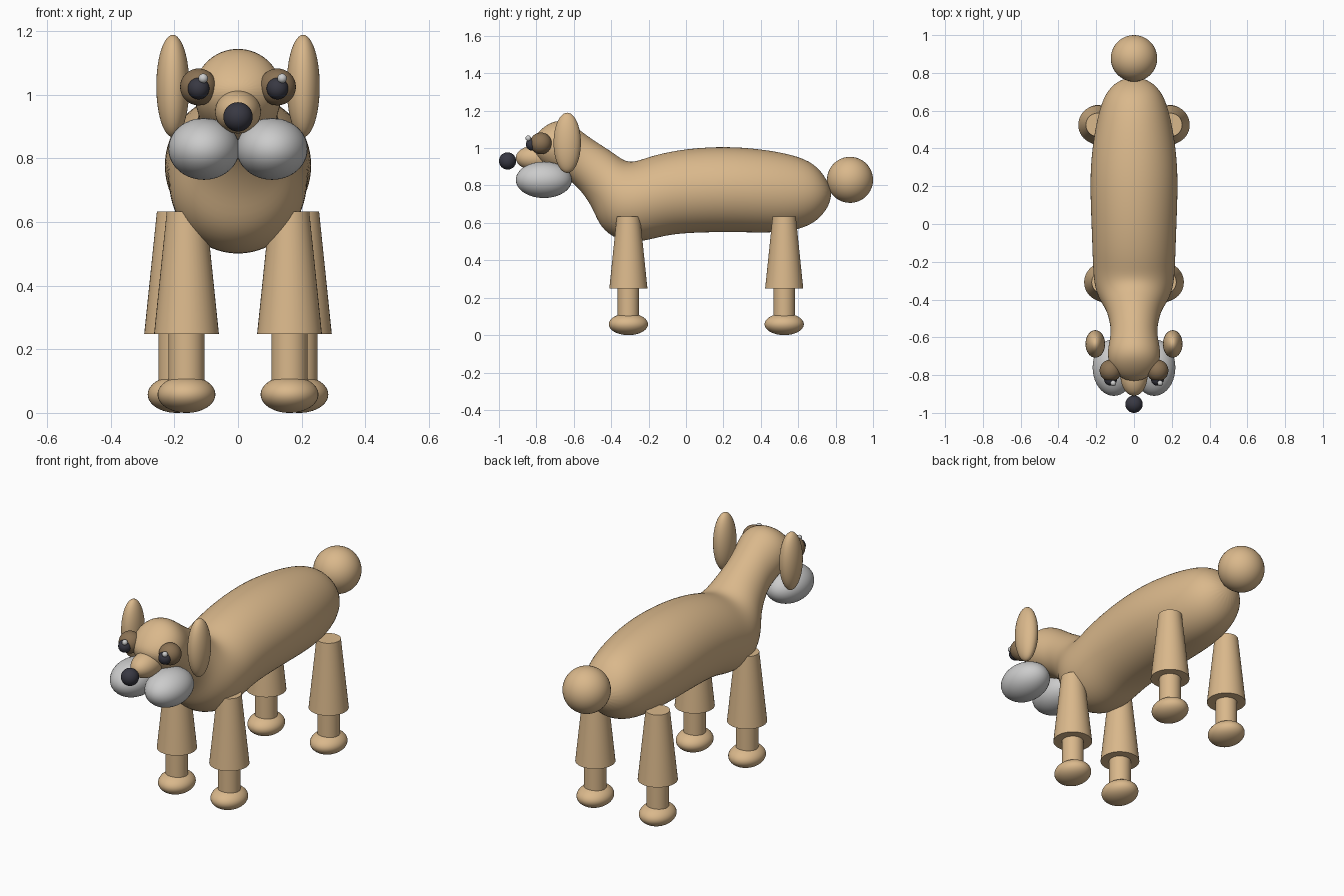
import bpy, bmesh, math
from mathutils import Vector

if "Cube" in bpy.data.objects:
    bpy.data.objects.remove(bpy.data.objects["Cube"])


def material(name, rgb):
    m = bpy.data.materials.new(name)
    m.diffuse_color = (*rgb, 1)
    m.use_nodes = True
    m.node_tree.nodes["Principled BSDF"].inputs["Base Color"].default_value = m.diffuse_color
    return m


TAN = material("tan", (0.70, 0.48, 0.26))
BROWN = material("brown", (0.26, 0.17, 0.09))
DARK = material("dark", (0.04, 0.04, 0.055))


def finish(name, bm, mat):
    bmesh.ops.recalc_face_normals(bm, faces=bm.faces)
    me = bpy.data.meshes.new(name)
    bm.to_mesh(me)
    bm.free()
    ob = bpy.data.objects.new(name, me)
    bpy.context.collection.objects.link(ob)
    if mat:
        me.materials.append(mat)
    bpy.ops.object.select_all(action='DESELECT')
    bpy.context.view_layer.objects.active = ob
    ob.select_set(True)
    bpy.ops.object.shade_smooth_by_angle(angle=math.radians(40))
    return ob


def ball(name, loc, radii, mat):
    bm = bmesh.new()
    bmesh.ops.create_uvsphere(bm, u_segments=40, v_segments=24, radius=1)
    bmesh.ops.scale(bm, vec=radii, verts=bm.verts)
    ob = finish(name, bm, mat)
    ob.location = loc
    return ob


def cone(name, loc, r_low, r_top, height, mat):
    bm = bmesh.new()
    bmesh.ops.create_cone(bm, cap_ends=True, segments=40, radius1=r_low,
                          radius2=r_top, depth=height)
    ob = finish(name, bm, mat)
    ob.location = loc
    return ob


# Body, neck and head in one loft: top y, top z, bottom y, bottom z, half width
SECTIONS = [
    (0.755, 0.83, 0.765, 0.69, 0.085), (0.69, 0.92, 0.70, 0.60, 0.155),
    (0.57, 0.968, 0.57, 0.55, 0.195), (0.40, 0.997, 0.40, 0.545, 0.225),
    (0.22, 1.012, 0.22, 0.55, 0.236), (0.0, 1.0, 0.0, 0.545, 0.227),
    (-0.17, 0.965, -0.12, 0.53, 0.222), (-0.25, 0.935, -0.25, 0.492, 0.218),
    (-0.30, 0.925, -0.37, 0.505, 0.21), (-0.345, 0.942, -0.46, 0.575, 0.182),
    (-0.40, 0.985, -0.495, 0.67, 0.148), (-0.50, 1.045, -0.545, 0.75, 0.128),
    (-0.57, 1.10, -0.60, 0.81, 0.122), (-0.64, 1.148, -0.67, 0.86, 0.14),
    (-0.71, 1.148, -0.74, 0.885, 0.14), (-0.78, 1.10, -0.795, 0.93, 0.11),
    (-0.82, 1.05, -0.825, 0.98, 0.055),
]
SIDES = 24
bm = bmesh.new()
rings = []
for ty, tz, by, bz, w in SECTIONS:
    top, bottom = Vector((0, ty, tz)), Vector((0, by, bz))
    mid, half = (top + bottom) / 2, (top - bottom) / 2
    rings.append([bm.verts.new(mid + half * math.cos(a) + Vector((w * math.sin(a), 0, 0)))
                  for a in (2 * math.pi * i / SIDES for i in range(SIDES))])
for r, s in zip(rings, rings[1:]):
    for i in range(SIDES):
        j = (i + 1) % SIDES
        bm.faces.new((r[i], r[j], s[j], s[i]))
for ring, pole in ((rings[0], (0, 0.78, 0.76)), (rings[-1], (0, -0.832, 1.015))):
    p = bm.verts.new(pole)
    for i in range(SIDES):
        bm.faces.new((ring[i], ring[(i + 1) % SIDES], p))
body = finish("body", bm, TAN)
for p in body.data.polygons:
    p.use_smooth = True
for e in body.data.edges:
    e.use_edge_sharp = False
body.modifiers.new("smooth", 'SUBSURF').levels = 2
body.modifiers["smooth"].render_levels = 2

# Tail, snout and nose
ball("tail", (0, 0.877, 0.83), (0.123, 0.123, 0.123), TAN)
ball("snout", (0, -0.80, 0.947), (0.072, 0.11, 0.068), TAN)
ball("nose", (0, -0.954, 0.931), (0.046, 0.046, 0.046), DARK)

for side, sx in (("left", 1), ("right", -1)):
    # Face parts
    ball(f"{side}_cheek", (sx * 0.107, -0.76, 0.83), (0.112, 0.15, 0.097), None)
    ball(f"{side}_ear", (sx * 0.205, -0.635, 1.028), (0.052, 0.073, 0.161), TAN)
    ball(f"{side}_eye", (sx * 0.124, -0.776, 1.025), (0.058, 0.058, 0.058), BROWN)
    ball(f"{side}_pupil", (sx * 0.124, -0.822, 1.02), (0.034, 0.034, 0.034), DARK)
    ball(f"{side}_eye_glint", (sx * 0.124 + 0.0145, -0.843, 1.052),
         (0.015, 0.015, 0.015), None)
    # Legs
    for end, x, y in (("front", 0.162, -0.308), ("back", 0.193, 0.525)):
        x *= sx
        cone(f"{end}_{side}_upper_leg", (x, y, 0.441), 0.102, 0.062, 0.386, TAN)
        cone(f"{end}_{side}_lower_leg", (x, y, 0.17), 0.057, 0.057, 0.20, TAN)
        ball(f"{end}_{side}_foot", (x, y, 0.058), (0.091, 0.105, 0.058), TAN)
